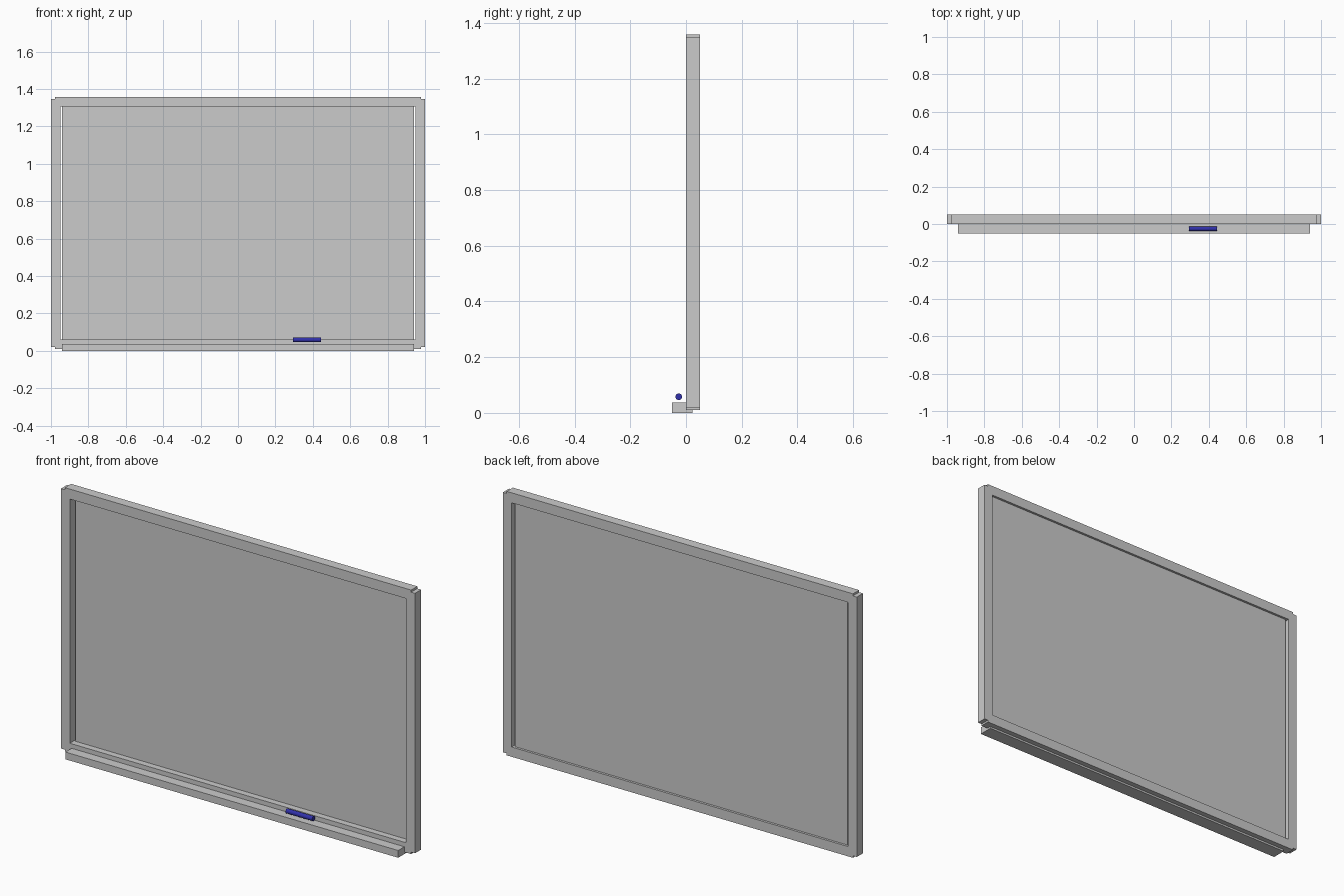
import bpy
import math

if "Cube" in bpy.data.objects:
    bpy.data.objects.remove(bpy.data.objects["Cube"])


def material(name, color):
    mat = bpy.data.materials.new(name)
    mat.diffuse_color = color
    mat.use_nodes = True
    mat.node_tree.nodes["Principled BSDF"].inputs["Base Color"].default_value = mat.diffuse_color
    return mat


def box(name, x, y, z, mat=None):
    """Axis-aligned box from (min, max) ranges."""
    ranges = (x, y, z)
    bpy.ops.mesh.primitive_cube_add(size=1, location=[(a + b) / 2 for a, b in ranges])
    ob = bpy.context.object
    ob.name = name
    ob.scale = [b - a for a, b in ranges]
    bpy.ops.object.transform_apply(location=False, rotation=False, scale=True)
    if mat:
        ob.data.materials.append(mat)
    return ob


DEPTH = (0.0, 0.05)

# Frame: side rails, slightly shorter than the top and bottom rails' outer edges
for side, x in (("left", (-1.0, -0.95)), ("right", (0.95, 1.0))):
    box(side + "_rail", x, DEPTH, (0.02, 1.347))
box("top_rail", (-0.978, 0.978), DEPTH, (1.307, 1.358))
box("bottom_rail", (-0.978, 0.978), DEPTH, (0.01, 0.06))

# Writing surface: thin, set toward the back, with a small gap at each side
surface = material("translucent_grey", (0.8, 0.8, 0.8, 0.6))
box("board_surface", (-0.94, 0.94), (0.033, 0.038), (0.055, 1.312), surface)

# Tray along the bottom front
box("pen_tray", (-0.94, 0.94), (-0.05, 0.023), (0.0, 0.037))

# Marker lying above the tray
bpy.ops.mesh.primitive_cylinder_add(vertices=32, radius=0.012, depth=0.15,
                                    location=(0.37, -0.026, 0.058),
                                    rotation=(0, math.pi / 2, 0))
marker = bpy.context.object
marker.name = "marker"
marker.data.materials.append(material("navy", (0.03, 0.03, 0.4, 1)))
bpy.ops.object.shade_smooth_by_angle()
